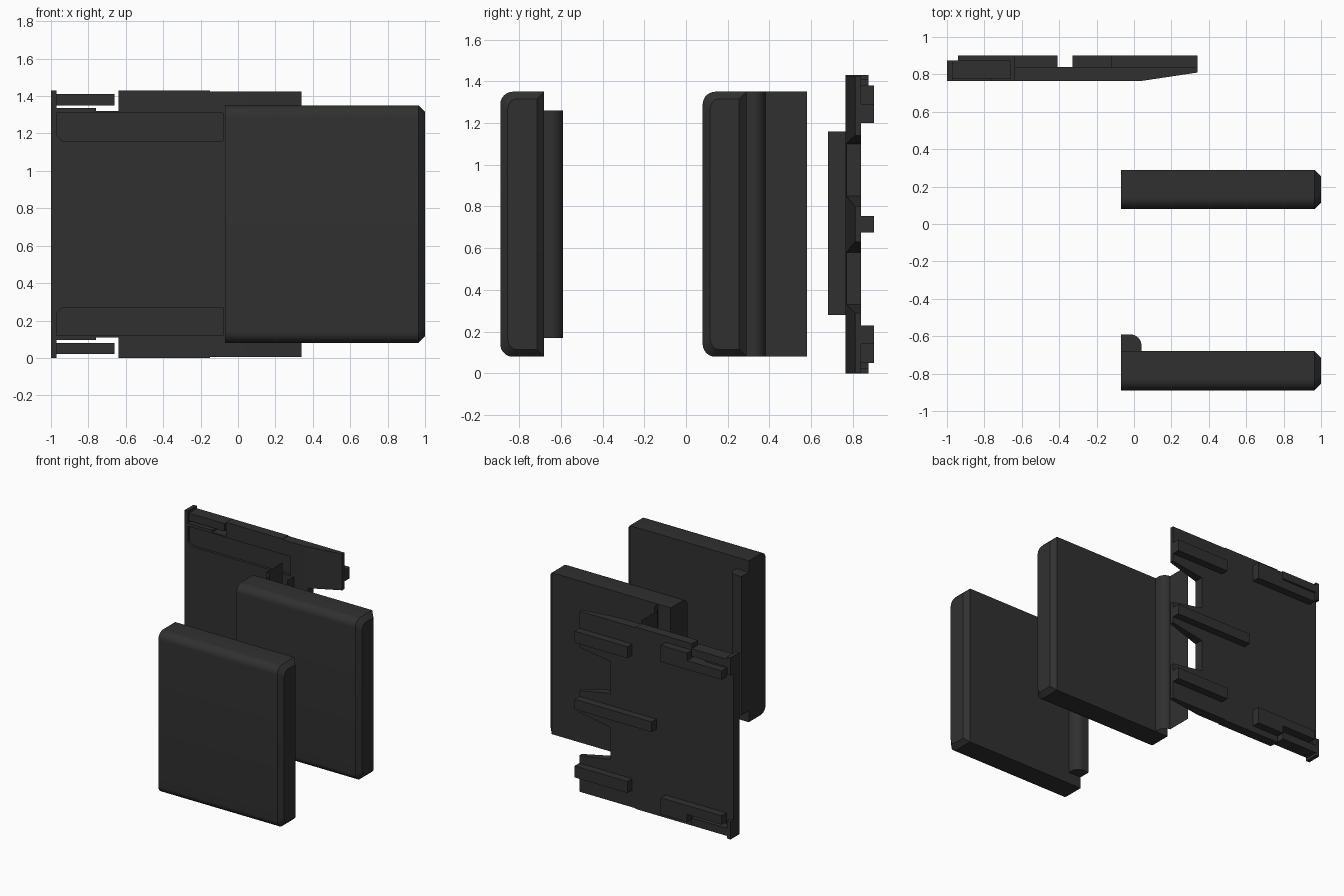
import bpy, bmesh, math

if "Cube" in bpy.data.objects:
    bpy.data.objects.remove(bpy.data.objects["Cube"])

mat = bpy.data.materials.new("dark_plastic")
mat.diffuse_color = (0.03, 0.03, 0.03, 1)
mat.use_nodes = True
mat.node_tree.nodes["Principled BSDF"].inputs["Base Color"].default_value = mat.diffuse_color
MID = 0.715  # mirror height of the whole kit


def finish(name, bm, normals=True):
    if normals:
        bmesh.ops.recalc_face_normals(bm, faces=bm.faces)
    me = bpy.data.meshes.new(name)
    bm.to_mesh(me)
    bm.free()
    ob = bpy.data.objects.new(name, me)
    bpy.context.collection.objects.link(ob)
    me.materials.append(mat)
    return ob


def prism(name, pts, to3d, a, b):
    """Extrude a 2D outline between a and b."""
    bm = bmesh.new()
    r0 = [bm.verts.new(to3d(p, a)) for p in pts]
    r1 = [bm.verts.new(to3d(p, b)) for p in pts]
    n = len(pts)
    bm.faces.new(r0)
    bm.faces.new(r1[::-1])
    for i in range(n):
        bm.faces.new((r0[i], r1[i], r1[(i + 1) % n], r0[(i + 1) % n]))
    return finish(name, bm)


def box(name, x0, x1, y0, y1, z0, z1):
    return prism(name, [(x0, z0), (x1, z0), (x1, z1), (x0, z1)],
                 lambda p, y: (p[0], y, p[1]), y0, y1)


def sheet(name, pts, z0, z1):
    """Open wall: a plan-view path raised from z0 to z1."""
    bm = bmesh.new()
    lo = [bm.verts.new((x, y, z0)) for x, y in pts]
    hi = [bm.verts.new((x, y, z1)) for x, y in pts]
    for i in range(len(pts) - 1):
        bm.faces.new((lo[i], lo[i + 1], hi[i + 1], hi[i]))
    return finish(name, bm, False)


def smooth(ob):
    bpy.ops.object.select_all(action='DESELECT')
    ob.select_set(True)
    bpy.context.view_layer.objects.active = ob
    bpy.ops.object.shade_smooth_by_angle(angle=math.radians(30))


def arc(cx, cy, rx, ry, a0, a1, n=8):
    return [(cx + rx * math.cos(math.radians(a0 + (a1 - a0) * i / n)),
             cy + ry * math.sin(math.radians(a0 + (a1 - a0) * i / n))) for i in range(n + 1)]


def cover(name, y0):
    """Block with rounded front long edges and a chamfered right end."""
    y1, z0, z1, r, c = y0 + 0.21, 0.08, 1.35, 0.06, 0.035
    ym, zm = (y0 + y1) / 2, (z0 + z1) / 2
    pts = ([(y1, z0)] + arc(y0 + r, z0 + r, r, r, 270, 180)
           + arc(y0 + r, z1 - r, r, r, 180, 90) + [(y1, z1)])
    sy, sz = 1 - 2 * c / (y1 - y0), 1 - 2 * c / (z1 - z0)
    bm = bmesh.new()
    rings = []
    for x, ky, kz in ((-0.07, 1, 1), (0.965, 1, 1), (1.0, sy, sz)):
        rings.append([bm.verts.new((x, ym + (y - ym) * ky, zm + (z - zm) * kz)) for y, z in pts])
    for a, b in zip(rings, rings[1:]):
        for i in range(len(pts)):
            j = (i + 1) % len(pts)
            bm.faces.new((a[i], a[j], b[j], b[i]))
    bm.faces.new(rings[0])
    bm.faces.new(rings[-1])
    smooth(finish(name, bm))


# front cover with its solid rounded hinge strip
cover("front_cover", -0.89)
strip = [(-0.07, -0.68), (0.04, -0.68)] + arc(-0.02, -0.65, 0.06, 0.06, 0, 90) + [(-0.07, -0.59)]
smooth(prism("front_cover_strip", strip, lambda p, z: (p[0], p[1], z), 0.17, 1.26))

# middle cover with its open curved lip and thin tongue
cover("middle_cover", 0.08)
lip = [(0.04, 0.29)] + arc(-0.02, 0.32, 0.06, 0.06, 0, 90) + [(-0.02, 0.58)]
smooth(sheet("middle_cover_lip", lip, 0.08, 1.35))

# back plate: upper half outline, mirrored to the lower half
upper = [(-1, 1.43), (-0.97, 1.43), (-0.97, 1.335), (-0.76, 1.335), (-0.76, 1.32), (-0.64, 1.32),
         (-0.64, 1.43), (-0.15, 1.43), (-0.15, 1.425), (0.34, 1.425), (0.34, 1.14),
         (0.07, 1.10), (0.07, 0.85), (0.34, 0.80)]
outline = upper + [(x, 2 * MID - z) for x, z in reversed(upper)]
plate = prism("back_plate", outline, lambda p, y: (p[0], y, p[1]), 0.765, 0.84)

# tapered front face towards the right end
bm = bmesh.new()
bm.from_mesh(plate.data)
bmesh.ops.bisect_plane(bm, geom=bm.verts[:] + bm.edges[:] + bm.faces[:],
                       plane_co=(0.04, 0, 0), plane_no=(1, 0, 0))
for v in bm.verts:
    if v.co.y < 0.8 and v.co.x > 0.04:
        v.co.y += 0.045 * (v.co.x - 0.04) / 0.30
bm.to_mesh(plate.data)
bm.free()


def flip(z0, z1, up):
    return (z0, z1) if up else (2 * MID - z1, 2 * MID - z0)


for up, side in ((True, "upper"), (False, "lower")):
    m = (lambda z: z) if up else (lambda z: 2 * MID - z)
    # shallow channel in the plate's front face
    ch = [(-0.97, 1.19), (-0.94, 1.16), (-0.08, 1.16), (-0.08, 1.31), (-0.97, 1.31)]
    cut = prism("channel_cutter", [(x, m(z)) for x, z in ch],
                lambda p, y: (p[0], y, p[1]), 0.7, 0.785)
    cut.hide_render = True
    mod = plate.modifiers.new("channel", 'BOOLEAN')
    mod.operation, mod.solver, mod.object = 'DIFFERENCE', 'EXACT', cut
    bpy.context.view_layer.objects.active = plate
    bpy.ops.object.modifier_apply(modifier=mod.name)
    bpy.data.objects.remove(cut)
    # spring arm and its post
    box(side + "_spring_arm", -0.975, -0.66, 0.775, 0.875, *flip(1.35, 1.41, up))
    box(side + "_post", -1, -0.97, 0.835, 0.875, *flip(1.29, 1.43, up))
    # L-shaped rear guide
    guide = [(-0.94, 1.25), (-0.41, 1.25), (-0.41, 1.38), (-0.64, 1.38), (-0.64, 1.32), (-0.94, 1.32)]
    prism(side + "_rear_guide", [(x, m(z)) for x, z in guide],
          lambda p, y: (p[0], y, p[1]), 0.835, 0.9)
    # short rear rib
    box(side + "_rear_rib", -0.12, 0.34, 0.815, 0.9, *flip(1.20, 1.29, up))

box("middle_rear_rib", -0.33, 0.34, 0.815, 0.9, 0.675, 0.755)
# thin stop wall on the plate's front
sheet("stop_wall", [(-0.05, 0.68), (-0.05, 0.765)], 0.28, 1.16)
